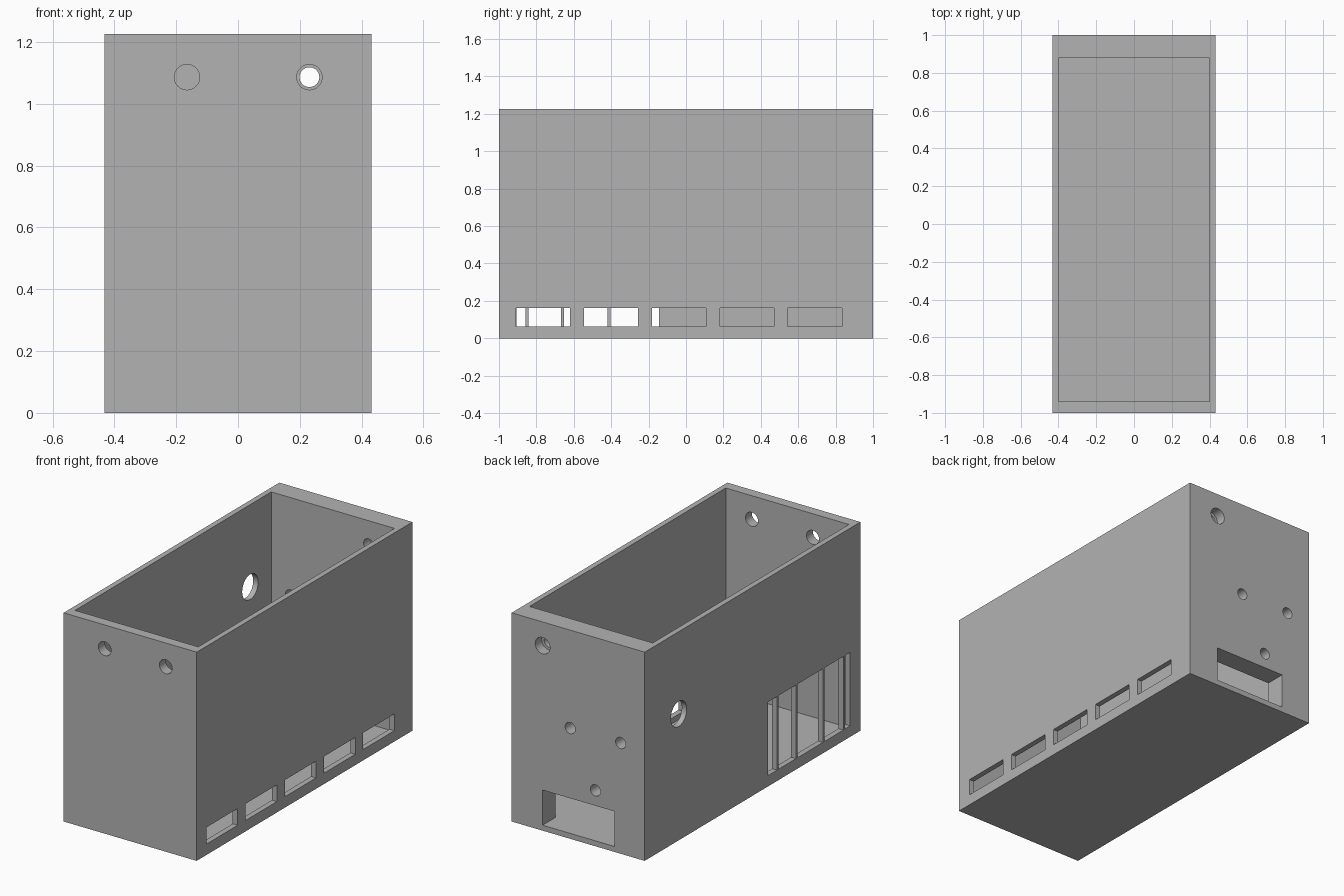
import bpy
import math
from mathutils import Vector

if "Cube" in bpy.data.objects:
    bpy.data.objects.remove(bpy.data.objects["Cube"], do_unlink=True)

grey = bpy.data.materials.new("plain_grey")
grey.use_nodes = True
colour = (0.45, 0.45, 0.45, 1)
grey.diffuse_color = colour
grey.node_tree.nodes["Principled BSDF"].inputs["Base Color"].default_value = colour

W, L, H = 0.432, 1.0, 1.225           # half width, half length, height
IN_X, IN_FRONT, IN_BACK = 0.40, -0.94, 0.88
FLOOR = 0.032
SILL = 0.064


def block(name, low, high):
    """Box between two opposite corners."""
    low, high = Vector(low), Vector(high)
    bpy.ops.mesh.primitive_cube_add(size=1, location=(low + high) / 2)
    ob = bpy.context.object
    ob.name = name
    ob.scale = high - low
    bpy.ops.object.transform_apply(location=True, rotation=False, scale=True)
    ob.data.materials.append(grey)
    return ob


def rod(name, centre, radius, depth, axis):
    """Cylinder lying along x or y."""
    turn = (0, math.pi / 2, 0) if axis == "x" else (math.pi / 2, 0, 0)
    bpy.ops.mesh.primitive_cylinder_add(vertices=40, radius=radius, depth=depth,
                                        location=centre, rotation=turn)
    ob = bpy.context.object
    ob.name = name
    ob.data.materials.append(grey)
    return ob


def cut(body, cutter):
    """Subtract the cutter and throw it away."""
    cutter.hide_render = True
    mod = body.modifiers.new("cut", "BOOLEAN")
    mod.operation = "DIFFERENCE"
    mod.solver = "EXACT"
    mod.object = cutter
    bpy.context.view_layer.objects.active = body
    bpy.ops.object.modifier_apply(modifier=mod.name)
    bpy.data.objects.remove(cutter, do_unlink=True)


# Open-topped case
case = block("case", (-W, -L, 0), (W, L, H))
cut(case, block("cavity", (-IN_X, IN_FRONT, FLOOR), (IN_X, IN_BACK, H + 0.1)))

# Row of five vent slots in the left wall
for i in range(5):
    y = -0.91 + i * 0.3635
    cut(case, block("vent_slot", (IN_X - 0.1, y, SILL), (W + 0.1, y + 0.29, 0.162)))

# Grille opening and round port in the right wall
cut(case, block("grille_opening", (-W - 0.1, -0.906, SILL), (-IN_X + 0.1, -0.145, 0.496)))
cut(case, rod("side_port", (-W, 0.684, 0.742), 0.074, 0.3, "x"))

# Two holes in the front wall
for x in (-0.165, 0.231):
    cut(case, rod("front_hole", (x, -L, 1.086), 0.041, 0.3, "y"))

# Stepped hole, three mounting holes and rectangular socket in the back wall
cut(case, rod("back_hole", (0.231, L, 1.086), 0.032, 0.5, "y"))
cut(case, rod("back_counterbore", (0.231, L, 1.086), 0.048, 0.12, "y"))
for x, z in ((0.052, 0.65), (-0.276, 0.65), (-0.112, 0.328)):
    cut(case, rod("mounting_hole", (x, L, z), 0.033, 0.5, "y"))
cut(case, block("socket", (-0.237, IN_BACK - 0.1, FLOOR), (0.231, L + 0.1, 0.238)))

# Upright grille bars
for y in (-0.85, -0.66, -0.411, -0.235):
    block("grille_bar", (-W, y - 0.008, SILL - 0.005), (-IN_X, y + 0.008, 0.5))

# Smooth the round holes, keep the box edges sharp
bpy.ops.object.select_all(action="DESELECT")
case.select_set(True)
bpy.context.view_layer.objects.active = case
bpy.ops.object.shade_smooth_by_angle(angle=math.radians(30))
